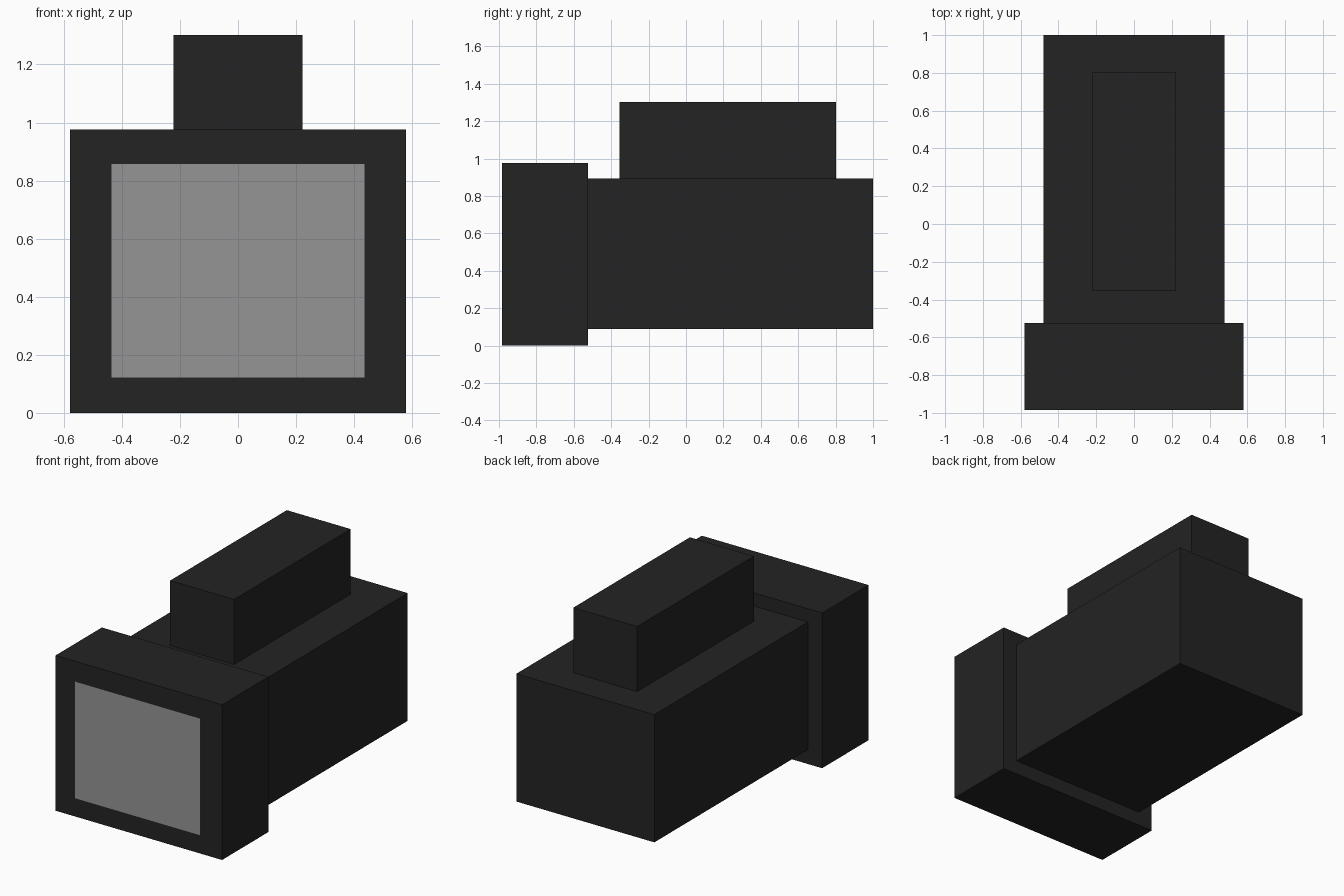
import bpy
import bmesh

if "Cube" in bpy.data.objects:
    bpy.data.objects.remove(bpy.data.objects["Cube"])


def material(name, value):
    m = bpy.data.materials.new(name)
    m.diffuse_color = (value, value, value, 1)
    m.use_nodes = True
    m.node_tree.nodes["Principled BSDF"].inputs["Base Color"].default_value = m.diffuse_color
    return m


black = material("matte black", 0.017)
grey = material("lens grey", 0.30)


def add_object(name, bm, mat):
    mesh = bpy.data.meshes.new(name)
    bm.to_mesh(mesh)
    bm.free()
    mesh.materials.append(mat)
    obj = bpy.data.objects.new(name, mesh)
    bpy.context.collection.objects.link(obj)
    return obj


def box(name, half_width, y0, y1, z0, z1, mat):
    bm = bmesh.new()
    bmesh.ops.create_cube(bm, size=1)
    for v in bm.verts:
        v.co = (v.co.x * 2 * half_width,
                y0 if v.co.y < 0 else y1,
                z0 if v.co.z < 0 else z1)
    return add_object(name, bm, mat)


# Main body, wide front hood and raised block on top
box("body", 0.48, -0.525, 1.0, 0.09, 0.893, black)
box("front_hood", 0.579, -0.985, -0.525, 0.0, 0.976, black)
box("top_block", 0.222, -0.356, 0.802, 0.893, 1.302, black)

# Front lens pane: a single flat face just ahead of the hood
bm = bmesh.new()
w, y, z0, z1 = 0.438, -1.0, 0.12, 0.859
bm.faces.new([bm.verts.new(p) for p in
              ((-w, y, z0), (w, y, z0), (w, y, z1), (-w, y, z1))])
add_object("lens_pane", bm, grey)
